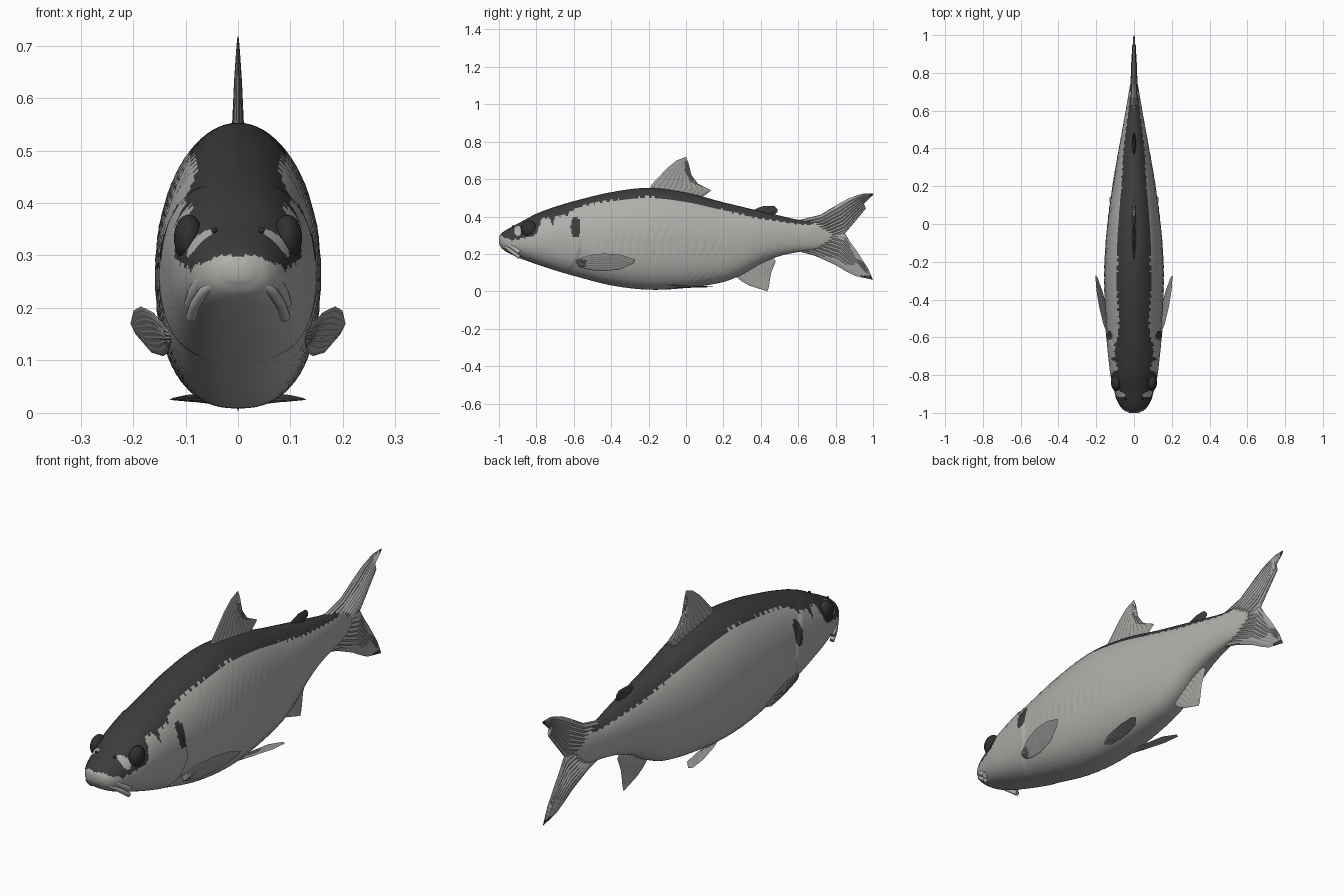
import bpy, bmesh, math
from mathutils import Vector

if "Cube" in bpy.data.objects:
    bpy.data.objects.remove(bpy.data.objects["Cube"])


def material(name, r, g, b):
    m = bpy.data.materials.new(name)
    m.diffuse_color = (r, g, b, 1)
    m.use_nodes = True
    m.node_tree.nodes["Principled BSDF"].inputs["Base Color"].default_value = m.diffuse_color
    return m


SILVER = material("silver_scales", 0.43, 0.43, 0.41)
DARK = material("dark_back", 0.045, 0.045, 0.045)
FIN = material("fin_grey", 0.37, 0.37, 0.355)
RAY = material("fin_ray_grey", 0.2, 0.2, 0.19)
BLACK = material("eye_black", 0.03, 0.03, 0.03)


def finish(name, bm, mats, angle=50):
    bmesh.ops.remove_doubles(bm, verts=bm.verts, dist=1e-5)
    bmesh.ops.recalc_face_normals(bm, faces=bm.faces)
    me = bpy.data.meshes.new(name)
    bm.to_mesh(me)
    bm.free()
    for m in mats:
        me.materials.append(m)
    for p in me.polygons:
        p.use_smooth = True
    me.set_sharp_from_angle(angle=math.radians(angle))
    ob = bpy.data.objects.new(name, me)
    bpy.context.collection.objects.link(ob)
    return ob


def lerp_table(table, y):
    for (a, va), (b, vb) in zip(table, table[1:]):
        if y <= b:
            return va + (vb - va) * (y - a) / (b - a)
    return table[-1][1]


def smooth_row(rows, y):
    """Smooth (Hermite) interpolation of profile rows keyed by y."""
    i = 0
    while i < len(rows) - 2 and y > rows[i + 1][0]:
        i += 1
    p, q = rows[i], rows[i + 1]
    o, r = rows[max(i - 1, 0)], rows[min(i + 2, len(rows) - 1)]
    h = q[0] - p[0]
    t = (y - p[0]) / h
    out = []
    for k in (1, 2, 3):
        m0 = (q[k] - o[k]) / (q[0] - o[0]) * h
        m1 = (r[k] - p[k]) / (r[0] - p[0]) * h
        out.append((2*t**3 - 3*t*t + 1) * p[k] + (t**3 - 2*t*t + t) * m0
                   + (3*t*t - 2*t**3) * q[k] + (t**3 - t*t) * m1)
    return out


# Body profile: y, top z, bottom z, half width
BODY = [(-1.0, .293, .255, .025), (-.985, .312, .230, .055), (-.95, .335, .205, .082),
        (-.89, .367, .178, .103), (-.8, .415, .145, .125), (-.7, .452, .112, .135),
        (-.6, .482, .083, .141), (-.4, .53, .032, .155), (-.2, .553, .009, .156),
        (0, .528, .018, .141), (.2, .476, .05, .114), (.3, .452, .09, .098),
        (.4, .428, .148, .08), (.5, .405, .188, .062), (.6, .383, .21, .044),
        (.7, .375, .225, .027), (.78, .345, .255, .012)]
# Lower limit of the dark back along the body
EDGE = [(-1, .30), (-.93, .272), (-.85, .29), (-.8, .30), (-.775, .385), (-.735, .40),
        (-.715, .355), (-.70, .40), (-.635, .41), (-.6, .44), (-.5, .472), (-.2, .507),
        (0, .477), (.2, .435), (.4, .388), (.6, .36), (.68, .355), (.71, .5), (.8, .5)]


def body():
    bm = bmesh.new()
    rings, n, seg = [], 260, 80
    for i in range(n + 1):
        y = -1 + 1.78 * (i / n) ** 1.1
        top, bot, hw = smooth_row(BODY, y)
        mid = bot + .48 * (top - bot)
        ring = []
        for j in range(seg):
            a = 2 * math.pi * j / seg
            c, s = math.cos(a), math.sin(a)
            e = 1.0 if s > 0 else 0.82
            x = hw * math.copysign(abs(c) ** e, c)
            z = mid + ((top - mid) if s > 0 else (mid - bot)) * math.copysign(abs(s) ** e, s)
            # gill cover step, then fine scale relief behind it
            rim = -.565 - ((z - .25) / .17) ** 2 * .1
            if rim - .18 < y < rim and z < .43:
                x *= 1 + .05 * (y - rim + .18) / .18
            elif y > -.5:
                x *= 1 + .01 * math.sin(y * 150 + z * 40) * math.sin(z * 190)
            ring.append(bm.verts.new((x, y, z)))
        rings.append(ring)
    for r0, r1 in zip(rings, rings[1:]):
        for j in range(seg):
            bm.faces.new((r0[j], r0[(j+1) % seg], r1[(j+1) % seg], r1[j]))
    bm.faces.new(rings[0])
    bm.faces.new(rings[-1])
    for f in bm.faces:
        c = f.calc_center_median()
        dark = c.z > lerp_table(EDGE, c.y) + .004 * math.sin(c.y * 170)
        # light mark before the eye, dark spot on the gill rim
        if ((c.y + .9) / .018) ** 2 + ((c.z - .325) / .026) ** 2 < 1:
            dark = False
        if ((c.y + .59) / .026) ** 2 + ((c.z - .345) / .055) ** 2 < 1:
            dark = True
        f.material_index = int(dark)
    finish("body", bm, [SILVER, DARK])


def fin(name, lead, trail, normal, thick, mats, rays=10, rule=None):
    """Thin ribbed blade lofted between a leading and a trailing rail."""
    bm = bmesh.new()
    nrm, sub, cols = Vector(normal).normalized(), 6, rays * 4
    rows = (len(lead) - 1) * sub
    for side in (1, -1):
        grid = []
        for i in range(rows + 1):
            k = min(i // sub, len(lead) - 2)
            t = i / sub - k
            a = Vector(lead[k]).lerp(Vector(lead[k+1]), t)
            b = Vector(trail[k]).lerp(Vector(trail[k+1]), t)
            row = []
            for j in range(cols + 1):
                s = j / cols
                w = thick * (1 - .85 * i / rows) * max(0, math.sin(math.pi * s)) ** .4
                w *= .8 + .2 * math.cos(2 * math.pi * rays * s)
                if i == rows:
                    w = 0
                row.append(bm.verts.new(a.lerp(b, s) + nrm * w * side))
            grid.append(row)
        for i in range(rows):
            for j in range(cols):
                f = bm.faces.new((grid[i][j], grid[i][j+1], grid[i+1][j+1], grid[i+1][j]))
                if rule:
                    f.material_index = rule(j, f.calc_center_median())
    return finish(name, bm, mats)


def mid(points):
    return [(0, y, z) for y, z in points]


def ray_rule(j, c):
    return int(j % 4 == 2)


def tail_rule(j, c):
    return int(c.y > .93 and c.z < .085 or c.y > .985)


def tube(name, pts, radius, mat):
    cu = bpy.data.curves.new(name, 'CURVE')
    cu.dimensions = '3D'
    cu.bevel_depth = radius
    cu.bevel_resolution = 4
    cu.use_fill_caps = True
    sp = cu.splines.new('BEZIER')
    sp.bezier_points.add(len(pts) - 1)
    for bp, p in zip(sp.bezier_points, pts):
        bp.co = p
        bp.handle_left_type = bp.handle_right_type = 'AUTO'
    cu.materials.append(mat)
    ob = bpy.data.objects.new(name, cu)
    bpy.context.collection.objects.link(ob)


def ball(name, loc, scale, mat):
    bm = bmesh.new()
    bmesh.ops.create_uvsphere(bm, u_segments=32, v_segments=16, radius=1)
    for v in bm.verts:
        v.co = Vector(a * b + c for a, b, c in zip(v.co, scale, loc))
    finish(name, bm, [mat])


body()

# Fins on the middle line
X = (1, 0, 0)
fin("dorsal_fin", mid([(-.2, .53), (-.185, .57), (-.1, .66), (-.05, .70), (0, .72)]),
    mid([(.07, .49), (.135, .54), (.065, .575), (.03, .62), (.012, .69)]),
    X, .014, [FIN, RAY], 11, ray_rule)
fin("adipose_fin", mid([(.35, .42), (.38, .445), (.42, .457), (.47, .457)]),
    mid([(.45, .39), (.465, .405), (.49, .425), (.488, .44)]), X, .016, [DARK], 3)
fin("anal_fin", mid([(.24, .10), (.30, .052), (.34, .03), (.435, 0)]),
    mid([(.46, .19), (.48, .16), (.455, .10), (.442, .02)]), X, .012, [FIN, RAY], 9)
fin("tail_upper_lobe",
    mid([(.61, .382), (.72, .41), (.82, .47), (.87, .497), (.92, .515), (.95, .523), (1, .523)]),
    mid([(.61, .27), (.74, .27), (.85, .31), (.905, .375), (.962, .443), (.95, .468), (1, .515)]),
    X, .022, [FIN, DARK], 9, tail_rule)
fin("tail_lower_lobe",
    mid([(.61, .212), (.69, .19), (.8, .14), (.86, .105), (.905, .082), (1, .062)]),
    mid([(.61, .33), (.74, .33), (.85, .31), (.88, .26), (.91, .22), (.975, .12)]),
    X, .022, [FIN, DARK], 9, tail_rule)

# Paired parts, mirrored left and right
for side, label in ((1, "right"), (-1, "left")):
    def pec(points):
        return [(side * (.127 + .2 * (y + .6) + .4 * (z - .14)), y, z) for y, z in points]
    fin("pectoral_fin_" + label,
        pec([(-.59, .165), (-.52, .193), (-.435, .203), (-.35, .195), (-.27, .17)]),
        pec([(-.57, .13), (-.52, .115), (-.46, .108), (-.36, .115), (-.28, .15)]),
        (side, -.2, -.4), .007, [FIN, RAY], 8, ray_rule)
    fin("pelvic_fin_" + label,
        [(side * x, y, z) for x, y, z in
         [(.075, -.12, .035), (.1, -.05, .033), (.125, .06, .028), (.13, .14, .025)]],
        [(side * x, y, z) for x, y, z in
         [(.05, -.1, .02), (.055, 0, .02), (.075, .1, .022), (.115, .15, .025)]],
        (0, 0, 1), .007, [FIN, RAY], 6, ray_rule)
    ball("eye_" + label, (side * .094, -.84, .333), (.028, .043, .045), BLACK)
    ball("nostril_" + label, (side * .045, -.925, .348), (.006, .006, .005), BLACK)

# Lips arching over the mouth
for name, drop, r in (("upper_lip", 0, .013), ("lower_lip", .026, .010)):
    half = [(.045, -.972, .272 - drop), (.078, -.93, .238 - drop), (.09, -.89, .208 - drop)]
    left = [(-x, y, z) for x, y, z in reversed(half)]
    tube(name, left + [(0, -.987 + drop * .3, .283 - drop)] + half, r, SILVER)
